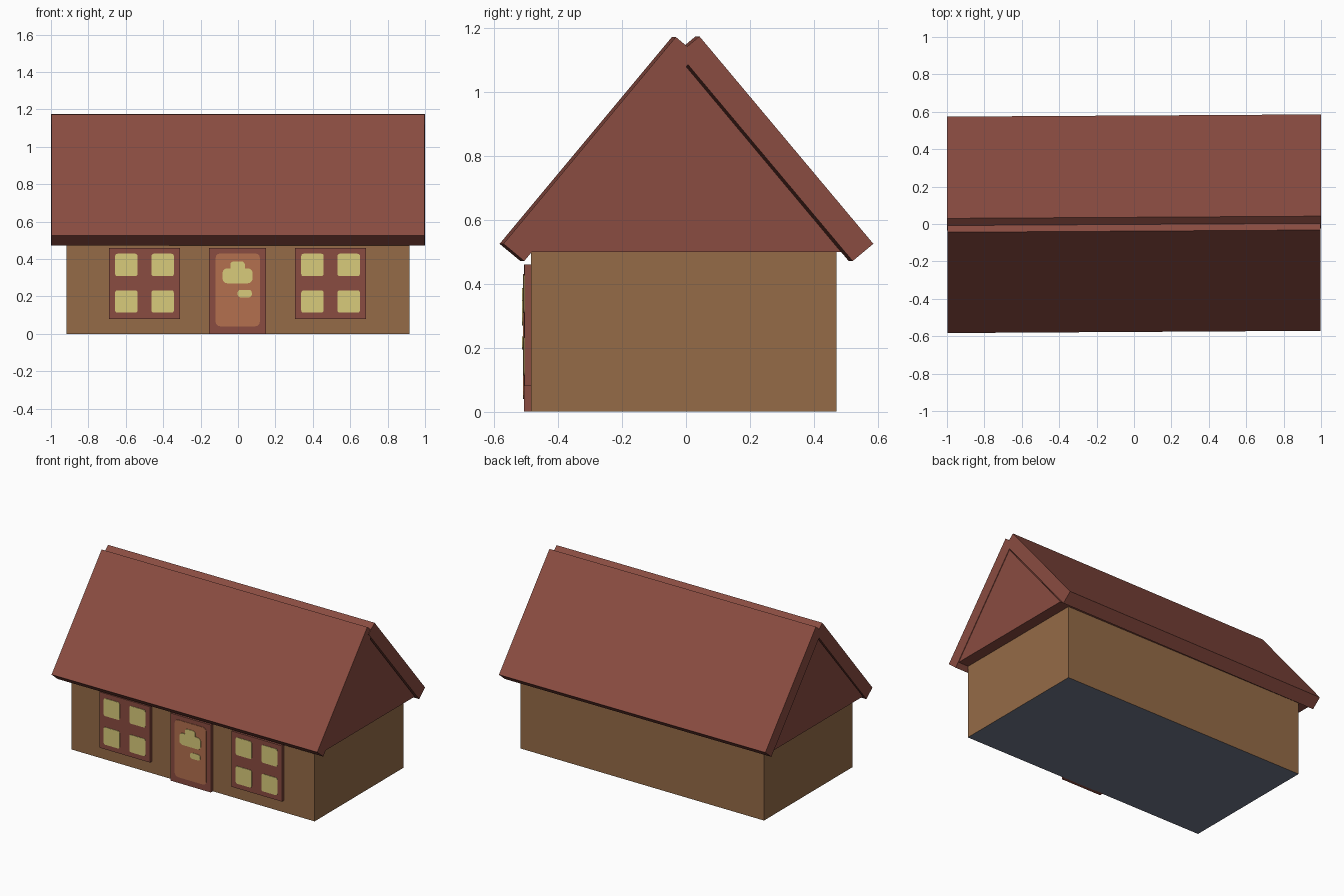
import bpy, bmesh, math

if "Cube" in bpy.data.objects:
    bpy.data.objects.remove(bpy.data.objects["Cube"])


def lin(c):
    c /= 255
    return c / 12.92 if c <= 0.04045 else ((c + 0.055) / 1.055) ** 2.4


def material(name, r, g, b):
    m = bpy.data.materials.new(name)
    m.diffuse_color = (lin(r), lin(g), lin(b), 1)
    m.use_nodes = True
    m.node_tree.nodes["Principled BSDF"].inputs["Base Color"].default_value = m.diffuse_color
    return m


RED = material("red_brown", 138, 76, 65)
WALL = material("wall_tan", 149, 107, 71)
DOOR = material("door_orange", 180, 112, 78)
GLASS = material("glass_yellow", 217, 203, 123)
SLATE = material("slate_base", 112, 119, 138)


def extrude(name, pts, vec, mats):
    """Extrude a flat polygon along vec into a closed solid."""
    bm = bmesh.new()
    face = bm.faces.new([bm.verts.new(p) for p in pts])
    out = bmesh.ops.extrude_face_region(bm, geom=[face])
    verts = [g for g in out["geom"] if isinstance(g, bmesh.types.BMVert)]
    bmesh.ops.translate(bm, vec=vec, verts=verts)
    bmesh.ops.recalc_face_normals(bm, faces=bm.faces)
    me = bpy.data.meshes.new(name)
    bm.to_mesh(me)
    bm.free()
    for m in mats:
        me.materials.append(m)
    ob = bpy.data.objects.new(name, me)
    bpy.context.collection.objects.link(ob)
    return ob


def along_x(name, profile, half, mats, skew=0.0):
    """Solid with a (y, z) profile running along x, slightly skewed in y."""
    pts = [(-half, y - skew * half, z) for y, z in profile]
    return extrude(name, pts, (2 * half, 2 * half * skew, 0), mats)


def plate(name, x0, x1, z0, z1, y_front, y_back, mat, r=0.0):
    """Front-facing plate, with optional rounded corners."""
    if r:
        pts = []
        corners = [(x1 - r, z1 - r), (x0 + r, z1 - r), (x0 + r, z0 + r), (x1 - r, z0 + r)]
        for q, (cx, cz) in enumerate(corners):
            for k in range(4):
                a = math.radians(90 * q + 30 * k)
                pts.append((cx + r * math.cos(a), y_front, cz + r * math.sin(a)))
    else:
        pts = [(x0, y_front, z0), (x1, y_front, z0), (x1, y_front, z1), (x0, y_front, z1)]
    return extrude(name, pts, (0, y_back - y_front, 0), [mat])


# Walls with slate underside
walls = along_x("walls", [(-0.485, 0), (0.47, 0), (0.47, 0.5), (-0.485, 0.5)], 0.917, [WALL, SLATE])
for p in walls.data.polygons:
    p.material_index = 1 if p.normal.z < -0.5 else 0

# Gable block and the two crossing roof slabs
along_x("gable_block", [(-0.487, 0.5), (0.485, 0.5), (0, 1.08)], 0.993, [RED])
along_x("roof_front", [(-0.577, 0.525), (-0.038, 1.172), (0.027, 1.118), (-0.512, 0.471)], 0.997, [RED], 0.006)
along_x("roof_back", [(0.58, 0.525), (0.036, 1.174), (-0.029, 1.12), (0.515, 0.471)], 1.0, [RED], 0.006)

# Windows: frame plus four panes
for side, cx in (("left", -0.5), ("right", 0.495)):
    plate(f"window_frame_{side}", cx - 0.19, cx + 0.19, 0.08, 0.46, -0.505, -0.48, RED)
    for i, dx in enumerate((-0.097, 0.097)):
        for j, (z0, z1) in enumerate(((0.113, 0.232), (0.308, 0.428))):
            plate(f"window_pane_{side}_{i}{j}", cx + dx - 0.06, cx + dx + 0.06, z0, z1,
                  -0.508, -0.504, GLASS, 0.012)

# Door: frame, panel, stepped pane and handle
plate("door_frame", -0.155, 0.15, 0, 0.46, -0.507, -0.48, RED)
plate("door_panel", -0.12, 0.117, 0.04, 0.43, -0.510, -0.506, DOOR, 0.025)
plate("door_pane_lower", -0.083, 0.078, 0.27, 0.35, -0.513, -0.509, GLASS, 0.025)
plate("door_pane_upper", -0.041, 0.037, 0.30, 0.387, -0.5135, -0.509, GLASS, 0.018)
plate("door_handle", -0.002, 0.074, 0.195, 0.235, -0.513, -0.509, GLASS, 0.015)
